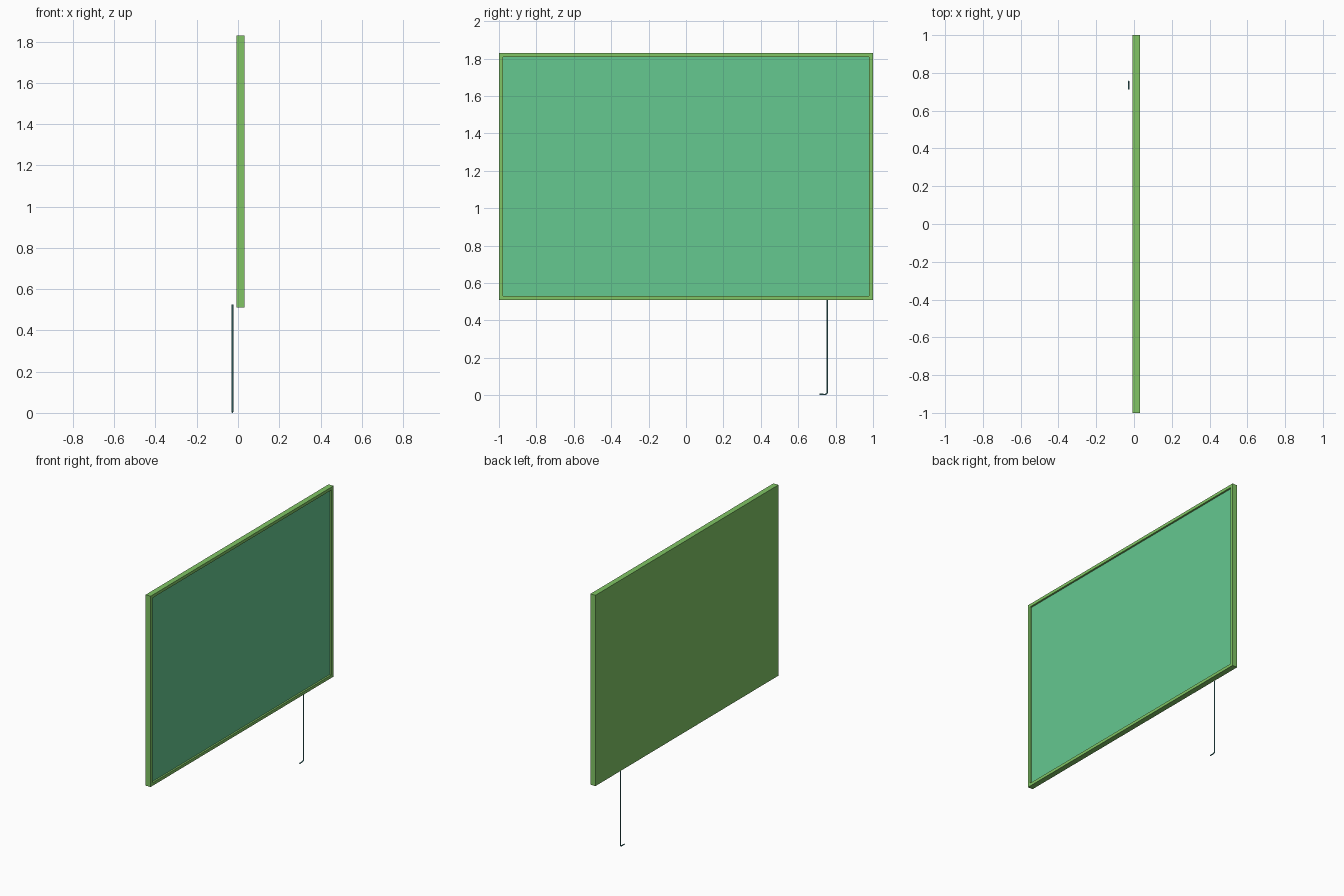
import bpy, bmesh
from mathutils import Vector

if "Cube" in bpy.data.objects:
    bpy.data.objects.remove(bpy.data.objects["Cube"])

X0, X1 = -0.007, 0.031      # back and front of the board
Z0, Z1 = 0.51, 1.83         # bottom and top of the board
BORDER, RECESS = 0.029, 0.012


def material(name, color):
    m = bpy.data.materials.new(name)
    m.diffuse_color = (*color, 1)
    m.use_nodes = True
    m.node_tree.nodes["Principled BSDF"].inputs["Base Color"].default_value = m.diffuse_color
    return m


def add_object(name, bm, mat):
    bmesh.ops.recalc_face_normals(bm, faces=bm.faces)
    me = bpy.data.meshes.new(name)
    bm.to_mesh(me)
    bm.free()
    ob = bpy.data.objects.new(name, me)
    bpy.context.collection.objects.link(ob)
    me.materials.append(mat)
    return ob


green = material("frame_green", (0.22, 0.56, 0.13))
mint = material("screen_mint", (0.13, 0.58, 0.28))
teal = material("rod_teal", (0.10, 0.35, 0.36))

# Frame: a box with an inset opening on its +x side and a closed back
bm = bmesh.new()
bmesh.ops.create_cube(bm, size=1)
bmesh.ops.scale(bm, vec=(X1 - X0, 2, Z1 - Z0), verts=bm.verts)
bmesh.ops.translate(bm, vec=((X0 + X1) / 2, 0, (Z0 + Z1) / 2), verts=bm.verts)
front = max(bm.faces, key=lambda f: f.calc_center_median().x)
bmesh.ops.inset_region(bm, faces=[front], thickness=BORDER)
opening = bmesh.ops.extrude_discrete_faces(bm, faces=[front])["faces"][0]
bmesh.ops.translate(bm, vec=(-RECESS, 0, 0), verts=opening.verts)
panel = [v.co.copy() for v in opening.verts]
bmesh.ops.delete(bm, geom=[opening], context='FACES_ONLY')
add_object("board_frame", bm, green)

# Screen: flat panel filling the recessed opening
bm = bmesh.new()
face = bm.faces.new([bm.verts.new(p) for p in panel])
face.normal_update()
me_screen = add_object("screen_panel", bm, mint)
if me_screen.data.polygons[0].normal.x < 0:
    me_screen.data.flip_normals()

# Pull rod: thin round rod with a bent hook at its lower end
R, RX, RY, BOTTOM = 0.004, -0.027, 0.755, 0.004
path = [(RX, RY, 0.525), (RX, RY, 0.016), (RX, RY - 0.003, 0.008),
        (RX, RY - 0.011, BOTTOM), (RX, 0.713, BOTTOM)]
curve = bpy.data.curves.new("pull_rod", 'CURVE')
curve.dimensions = '3D'
curve.bevel_depth = R
curve.bevel_resolution = 2
curve.use_fill_caps = True
spline = curve.splines.new('POLY')
spline.points.add(len(path) - 1)
for point, co in zip(spline.points, path):
    point.co = (*co, 1)
curve.materials.append(teal)
rod = bpy.data.objects.new("pull_rod", curve)
bpy.context.collection.objects.link(rod)
bpy.context.view_layer.objects.active = rod
rod.select_set(True)
bpy.ops.object.convert(target='MESH')
bpy.ops.object.shade_smooth_by_angle()
